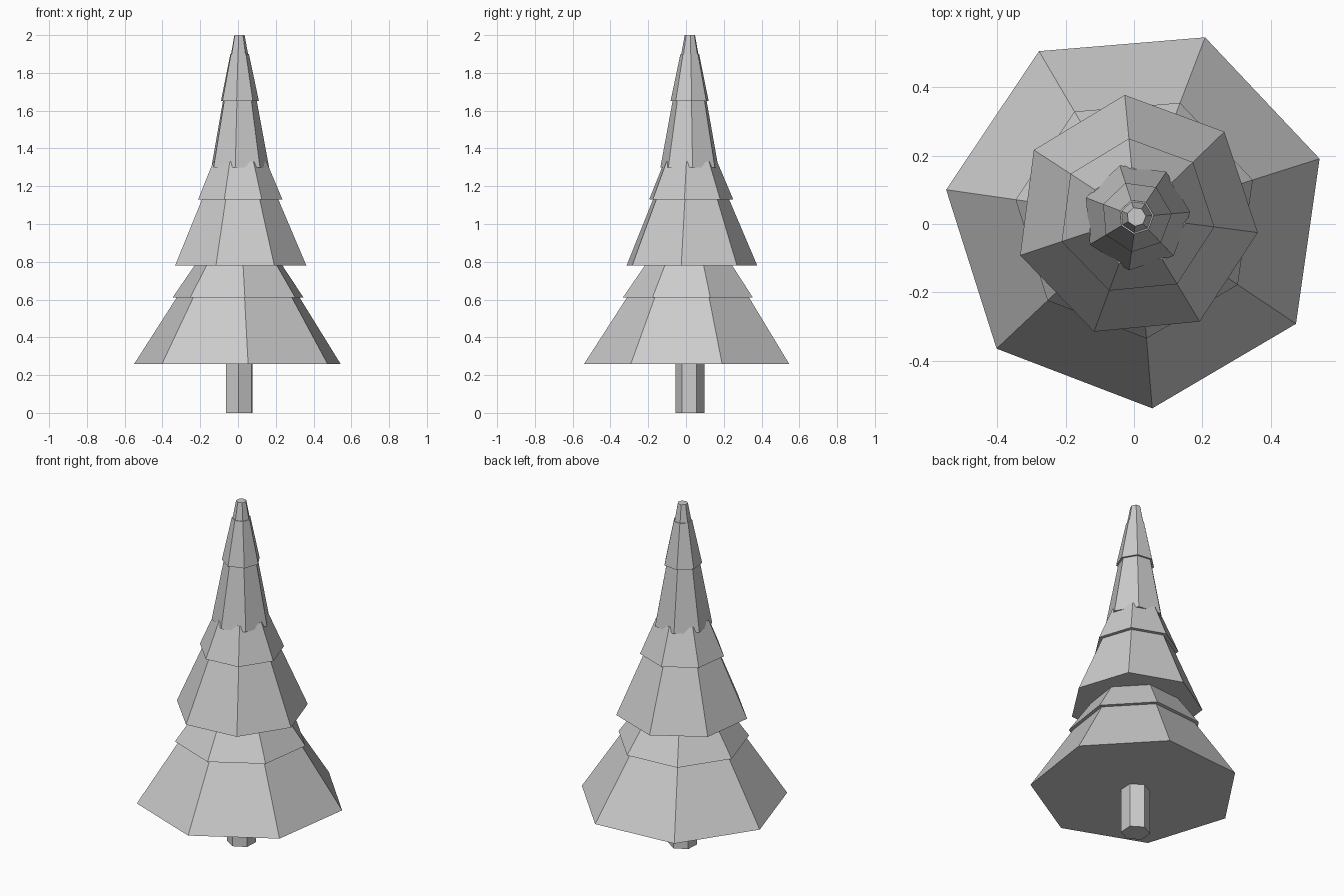
import bpy
from math import radians

if "Cube" in bpy.data.objects:
    bpy.data.objects.remove(bpy.data.objects["Cube"], do_unlink=True)

CENTRE = (0.007, 0.021)

grey = bpy.data.materials.new("plain grey")
grey.use_nodes = True
colour = (0.6, 0.6, 0.6, 1)
grey.diffuse_color = colour
grey.node_tree.nodes["Principled BSDF"].inputs["Base Color"].default_value = colour


def frustum(name, sides, angle, z0, r0, z1, r1):
    """Flat-faced closed frustum whose first corner points at the given angle."""
    bpy.ops.mesh.primitive_cone_add(vertices=sides, radius1=r0, radius2=r1, depth=z1 - z0,
                                    location=(*CENTRE, (z0 + z1) / 2))
    obj = bpy.context.object
    obj.name = name
    # The primitive starts its first corner on +y
    obj.rotation_euler.z = radians(angle - 90)
    obj.data.materials.append(grey)
    return obj


# Trunk
frustum("trunk", 6, 27, 0, 0.078, 0.4, 0.078)

# Each tier: a long cone of branches and a short overhanging skirt around it
tiers = [
    ("lower", 17.6, (0.26, 0.562, 0.85, 0.18), (0.61, 0.357, 0.82, 0.212)),
    ("middle", -7.4, (0.78, 0.358, 1.36, 0.11), (1.13, 0.23, 1.33, 0.145)),
    ("upper", 5, (1.30, 0.158, 2.0, 0.028), (1.65, 0.104, 1.9, 0.051)),
]
for name, angle, branches, skirt in tiers:
    frustum(name + "_branches", 7, angle, *branches)
    frustum(name + "_skirt", 7, angle, *skirt)
